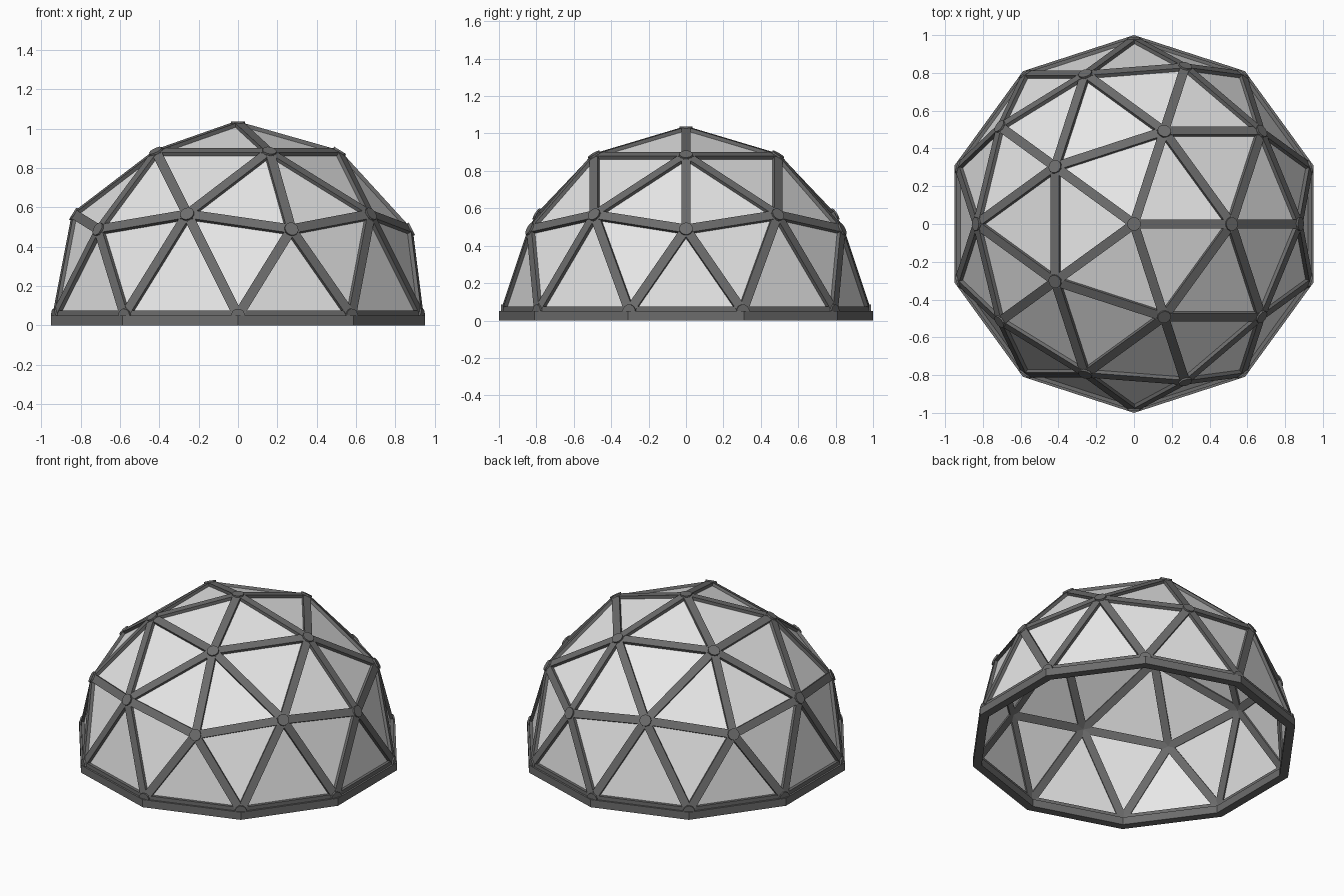
import bpy, bmesh
from math import cos, sin, pi
from mathutils import Matrix, Vector

R = 0.972            # dome radius through the joints
BASE = 0.05          # height of the dome's equator
WIDTH, DEPTH = 0.05, 0.03
HUB = 0.036

old = bpy.data.objects.get("Cube")
if old:
    bpy.data.objects.remove(old, do_unlink=True)


def material(name, value):
    mat = bpy.data.materials.new(name)
    mat.use_nodes = True
    colour = (value, value, value, 1)
    mat.diffuse_color = colour
    mat.node_tree.nodes["Principled BSDF"].inputs["Base Color"].default_value = colour
    return mat


def make_object(name, bm, mat):
    mesh = bpy.data.meshes.new(name)
    bm.to_mesh(mesh)
    bm.free()
    mesh.materials.append(mat)
    obj = bpy.data.objects.new(name, mesh)
    bpy.context.collection.objects.link(obj)
    return obj


def frame(along, outward, centre):
    """Matrix with x along the part and z pointing out of the dome."""
    x = along.normalized()
    z = outward.normalized()
    y = z.cross(x)
    m = Matrix((x, y, z)).transposed().to_4x4()
    m.translation = centre
    return m


panel_white = material("panel white", 0.8)
frame_grey = material("frame grey", 0.15)
lift = Vector((0, 0, BASE))

# Panels: the upper half of a twice-divided icosahedron
panels = bmesh.new()
bmesh.ops.create_icosphere(panels, subdivisions=2, radius=R)
lower = [v for v in panels.verts if v.co.z < -0.01]
bmesh.ops.delete(panels, geom=lower, context='VERTS')

# Struts: a flat bar along each edge, facing outward
struts = bmesh.new()
for e in panels.edges:
    a, b = (v.co for v in e.verts)
    mid = (a + b) / 2
    size = Matrix.Diagonal(((b - a).length, WIDTH, DEPTH, 1))
    bmesh.ops.create_cube(struts, size=1, matrix=frame(b - a, mid, mid + lift) @ size)

# Hubs: a short disc at each joint
hubs = bmesh.new()
for v in panels.verts:
    out = v.co.normalized()
    side = out.orthogonal()
    bmesh.ops.create_cone(hubs, cap_ends=True, segments=12, radius1=HUB, radius2=HUB,
                          depth=DEPTH + 0.002, matrix=frame(side, out, v.co + lift))

bmesh.ops.translate(panels, verts=panels.verts, vec=lift)
make_object("dome_panels", panels, panel_white)
make_object("frame_struts", struts, frame_grey)
make_object("frame_hubs", hubs, frame_grey)

# Base ring: a ten-sided mitred kerb
ring = bmesh.new()
profile = [(1.0, 0), (1.0, BASE), (0.945, BASE), (0.945, 0)]
loops = []
for i in range(10):
    t = pi / 2 + i * pi / 5
    loops.append([ring.verts.new((r * cos(t), r * sin(t), z)) for r, z in profile])
for i in range(10):
    p, q = loops[i], loops[(i + 1) % 10]
    for j in range(4):
        k = (j + 1) % 4
        ring.faces.new((p[j], q[j], q[k], p[k]))
bmesh.ops.recalc_face_normals(ring, faces=ring.faces)
make_object("base_ring", ring, frame_grey)
